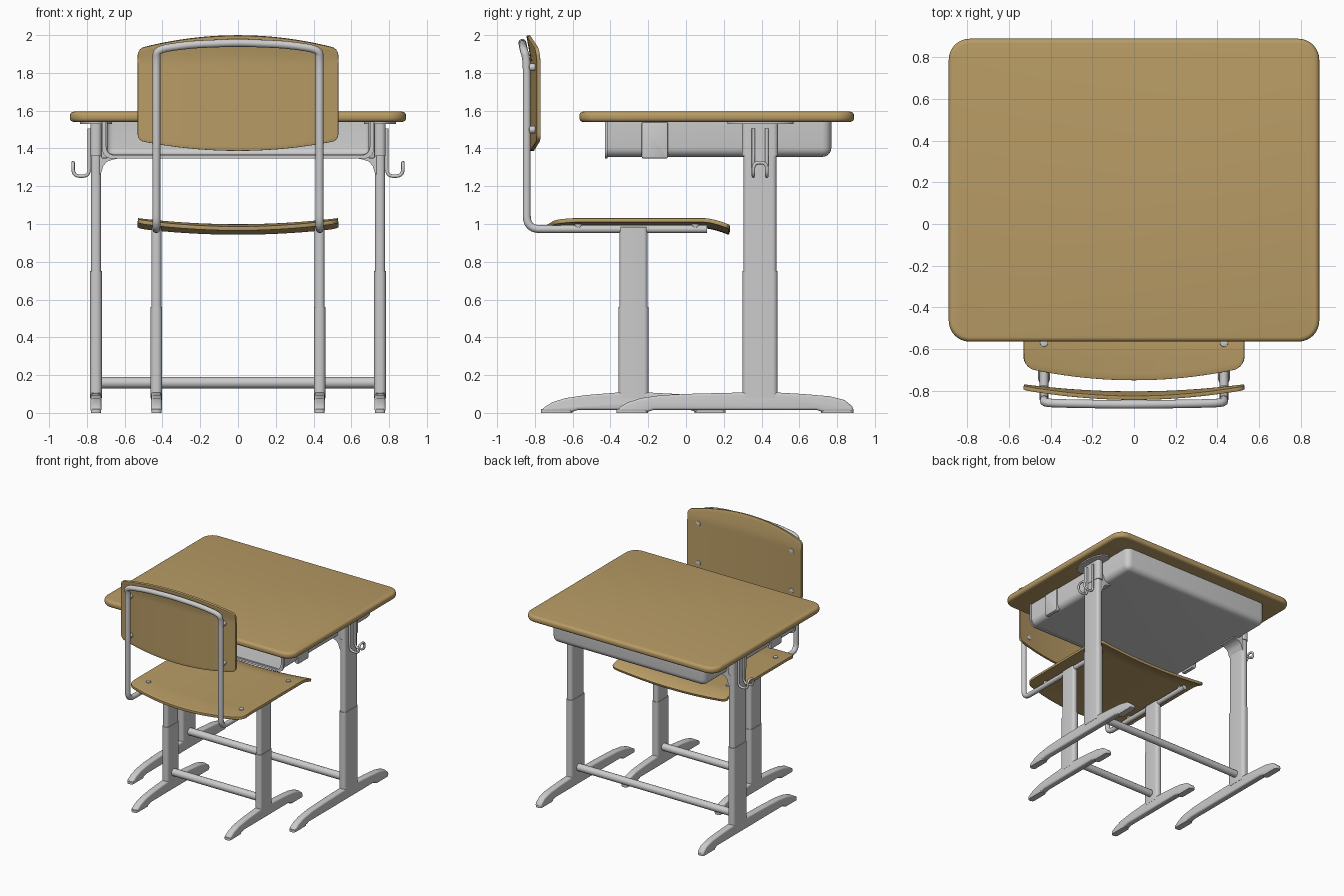
import bpy, bmesh, math
from mathutils import Vector

if "Cube" in bpy.data.objects:
    bpy.data.objects.remove(bpy.data.objects["Cube"])

wood = bpy.data.materials.new("wood")
wood.diffuse_color = (0.48, 0.33, 0.13, 1)
wood.use_nodes = True
wood.node_tree.nodes["Principled BSDF"].inputs["Base Color"].default_value = wood.diffuse_color


def finish(ob, bevel=0, segs=3, mat=None, angle=40):
    bpy.ops.object.select_all(action='DESELECT')
    bpy.context.view_layer.objects.active = ob
    ob.select_set(True)
    if bevel:
        m = ob.modifiers.new("bevel", 'BEVEL')
        m.width, m.segments = bevel, segs
        m.limit_method, m.angle_limit = 'ANGLE', math.radians(angle)
    for m in list(ob.modifiers):
        bpy.ops.object.modifier_apply(modifier=m.name)
    if mat:
        ob.data.materials.append(mat)
    bpy.ops.object.shade_smooth_by_angle(angle=math.radians(35))
    return ob


def add(name, bm):
    bmesh.ops.recalc_face_normals(bm, faces=bm.faces)
    me = bpy.data.meshes.new(name)
    bm.to_mesh(me)
    bm.free()
    ob = bpy.data.objects.new(name, me)
    bpy.context.collection.objects.link(ob)
    return ob


def prism(name, pts, axis, lo, hi, bevel=0, segs=3, mat=None):
    """Extrude a 2D outline along one axis."""
    place = {'x': lambda a, b, t: (t, a, b), 'y': lambda a, b, t: (a, t, b),
             'z': lambda a, b, t: (a, b, t)}[axis]
    bm = bmesh.new()
    rings = [[bm.verts.new(place(a, b, t)) for a, b in pts] for t in (lo, hi)]
    n = len(pts)
    for r in rings:
        bm.faces.new(r)
    for i in range(n):
        j = (i + 1) % n
        bm.faces.new((rings[0][i], rings[0][j], rings[1][j], rings[1][i]))
    return finish(add(name, bm), bevel, segs, mat)


def rrect(x0, x1, y0, y1, r, n=6):
    pts = []
    for k, (cx, cy) in enumerate([(x1 - r, y1 - r), (x0 + r, y1 - r), (x0 + r, y0 + r), (x1 - r, y0 + r)]):
        for i in range(n + 1):
            a = math.pi / 2 * (k + i / n)
            pts.append((cx + r * math.cos(a), cy + r * math.sin(a)))
    return pts


def fillet(pts, r, n=6):
    pts = [Vector(p) for p in pts]
    out = [pts[0]]
    for a, p, b in zip(pts, pts[1:], pts[2:]):
        s = p + (a - p).normalized() * min(r, (a - p).length * .49)
        e = p + (b - p).normalized() * min(r, (b - p).length * .49)
        for i in range(n + 1):
            t = i / n
            out.append(s * (1 - t) ** 2 + p * 2 * t * (1 - t) + e * t * t)
    return out + [pts[-1]]


def tube(name, pts, radius):
    cu = bpy.data.curves.new(name, 'CURVE')
    cu.dimensions, cu.bevel_depth, cu.bevel_resolution, cu.use_fill_caps = '3D', radius, 4, True
    sp = cu.splines.new('POLY')
    sp.points.add(len(pts) - 1)
    for q, p in zip(sp.points, pts):
        q.co = (*p, 1)
    ob = bpy.data.objects.new(name, cu)
    bpy.context.collection.objects.link(ob)
    bpy.ops.object.select_all(action='DESELECT')
    bpy.context.view_layer.objects.active = ob
    ob.select_set(True)
    bpy.ops.object.convert(target='MESH')
    return finish(bpy.context.view_layer.objects.active)


def panel(name, f, thickness, nu=32, nv=16):
    """Bent plywood sheet from a surface function on u in -1..1, v in 0..1."""
    bm = bmesh.new()
    g = [[bm.verts.new(f(math.sin(math.pi / 2 * (2 * i / nu - 1)), j / nv)) for j in range(nv + 1)]
         for i in range(nu + 1)]
    for i in range(nu):
        for j in range(nv):
            bm.faces.new((g[i][j], g[i + 1][j], g[i + 1][j + 1], g[i][j + 1]))
    ob = add(name, bm)
    m = ob.modifiers.new("thickness", 'SOLIDIFY')
    m.thickness, m.offset = thickness, 0
    return finish(ob, .005, 2, wood, 50)


def corner(u, half, r):
    """Extra inset that rounds the ends of a panel edge."""
    t = max(0, (abs(u) * half - (half - r)) / r)
    return r * (1 - math.sqrt(max(0, 1 - t * t)))


# Desk top
prism("desk_top", rrect(-.89, .89, -.565, .89, .1, 8), 'z', 1.54, 1.595, .022, 4, wood)

# Book tray: open front and top, rounded bottom and back
W = .712
bm = bmesh.new()
bmesh.ops.create_cube(bm, size=1)
for v in bm.verts:
    v.co = (v.co.x * 2 * W, .175 + v.co.y * 1.19, 1.4475 + v.co.z * .185)
bm.normal_update()
bmesh.ops.delete(bm, geom=[f for f in bm.faces if f.normal.z > .9 or f.normal.y < -.9], context='FACES')
bmesh.ops.bevel(bm, geom=[e for e in bm.edges if len(e.link_faces) == 2], offset=.05,
                segments=5, profile=.5, affect='EDGES')
tray = add("book_tray", bm)
mod = tray.modifiers.new("thickness", 'SOLIDIFY')
mod.thickness, mod.offset = .012, -1
finish(tray)

# Folded lip around the tray mouth
outer = fillet([(-.72, 0, 1.54), (-.72, 0, 1.346), (.72, 0, 1.346), (.72, 0, 1.54)], .06)
inner = fillet([(-.698, 0, 1.54), (-.698, 0, 1.364), (.698, 0, 1.364), (.698, 0, 1.54)], .05)
prism("tray_lip", [(p.x, p.z) for p in outer + inner[::-1]], 'y', -.43, -.415)


def foot(name, x, profile, pads):
    prism(name, profile, 'x', x - .029, x + .029, .022, 4)
    for a, b in pads:
        prism(name + "_pad", rrect(x - .027, x + .027, a, b, .02), 'z', 0, .02)


def column(name, x, y, w, d, z0, z1):
    prism(name, rrect(x - w / 2, x + w / 2, y - d / 2, y + d / 2, w * .42), 'z', z0, z1)


desk_foot = [(-.37, .006), (-.35, .03), (-.31, .055), (-.24, .078), (-.13, .094), (.05, .102), (.3, .108),
             (.48, .108), (.62, .1), (.76, .088), (.84, .068), (.88, .035), (.89, .006),
             (.72, .006), (.69, .016), (-.17, .016), (-.2, .006)]
chair_foot = [(-.77, .006), (-.75, .03), (-.71, .055), (-.64, .078), (-.53, .094), (-.36, .108),
              (-.2, .108), (-.05, .1), (.08, .088), (.16, .066), (.2, .035), (.213, .006),
              (.05, .006), (.02, .016), (-.57, .016), (-.6, .006)]

for s, side in ((-1, "left"), (1, "right")):
    # Desk leg
    x = .752 * s
    foot("desk_foot_" + side, x, desk_foot, [(-.368, -.2), (.715, .887)])
    column("desk_lower_leg_" + side, x, .392, .062, .186, .08, .75)
    column("desk_upper_leg_" + side, x, .392, .054, .174, .75, 1.54)
    column("desk_leg_head_" + side, x, .392, .06, .192, 1.36, 1.54)
    prism("mounting_plate_" + side, [(x + .085 * math.cos(a * math.pi / 16), .395 + .175 * math.sin(a * math.pi / 16))
                                     for a in range(32)], 'z', 1.53, 1.542)
    prism("leg_gusset_" + side, [(s * a, b) for a, b in
          [(.74, 1.25), (.722, 1.275), (.714, 1.305), (.695, 1.33), (.66, 1.342), (.64, 1.345),
           (.64, 1.36), (.68, 1.375), (.71, 1.41), (.74, 1.42)]], 'y', .31, .474)
    # Pressed rib on the tray side
    prism("tray_rib_" + side, rrect(-.235, -.095, 1.346, 1.54, .012), 'x',
          s * .69, s * .724, .008, 2)
    # Bag hook bent from one wire
    half = [(.787, 1.505), (.787, 1.262), (.83, 1.25), (.873, 1.262), (.873, 1.325)]
    path = [(s * a, .357, b) for a, b in half] + [(s * a, .428, b) for a, b in half[::-1]]
    tube("bag_hook_" + side, fillet(path, .035), .009)
    # Chair leg
    x = .432 * s
    foot("chair_foot_" + side, x, chair_foot, [(-.768, -.6), (.045, .21)])
    column("chair_lower_leg_" + side, x, -.278, .06, .16, .08, .56)
    column("chair_upper_leg_" + side, x, -.278, .052, .15, .56, .985)
    # Rivets through seat and backrest
    for y in (-.57, .05):
        prism("seat_rivet", [(x + .02 * math.cos(a * math.pi / 8), y + .02 * math.sin(a * math.pi / 8))
                             for a in range(16)], 'z', .98, 1.029, .003, 2)
    for z in (1.5, 1.83):
        prism("backrest_rivet", [(x + .02 * math.cos(a * math.pi / 8), z + .02 * math.sin(a * math.pi / 8))
                                 for a in range(16)], 'y', -.83, -.777, .003, 2)

# Cross bars
tube("desk_cross_bar", [(-.75, .392, .16), (.75, .392, .16)], .03)
tube("chair_cross_bar", [(-.43, -.278, .16), (.43, -.278, .16)], .03)

# Chair frame: one bent tube from seat rails over the backrest
half = [(.432, .11, .973), (.432, -.843, .973), (.432, -.843, 1.87), (.43, -.86, 1.925),
        (.25, -.864, 1.95), (0, -.867, 1.96)]
tube("chair_frame", fillet(half + [(-a, b, c) for a, b, c in half[-2::-1]], .07), .021)


# Seat: dished across, rolled down at the front, arched at the back
def seat(u, v):
    c = corner(u, .53, .05)
    y0, y1 = -.75 + .06 * u * u + c, .23 - c * .4
    y = y0 + (y1 - y0) * v
    z = .988 + .032 * u * u
    z -= .035 * max(0, (y - .1) / .13) ** 1.5
    z -= .012 * max(0, (-.6 - y) / .15)
    return (.53 * u, y, z)


panel("seat", seat, .022, nv=30)


# Backrest: curved around the sitter, top leaning back
def backrest(u, v):
    c = corner(u, .53, .03)
    z0, z1 = 1.387 + .055 * u * u + c, 1.998 - .07 * u * u - c
    z = z0 + (z1 - z0) * v
    return (.53 * u, -.814 + .034 * u * u - .022 * max(0, (z - 1.86) / .14) ** 1.3, z)


panel("backrest", backrest, .02, nv=24)
